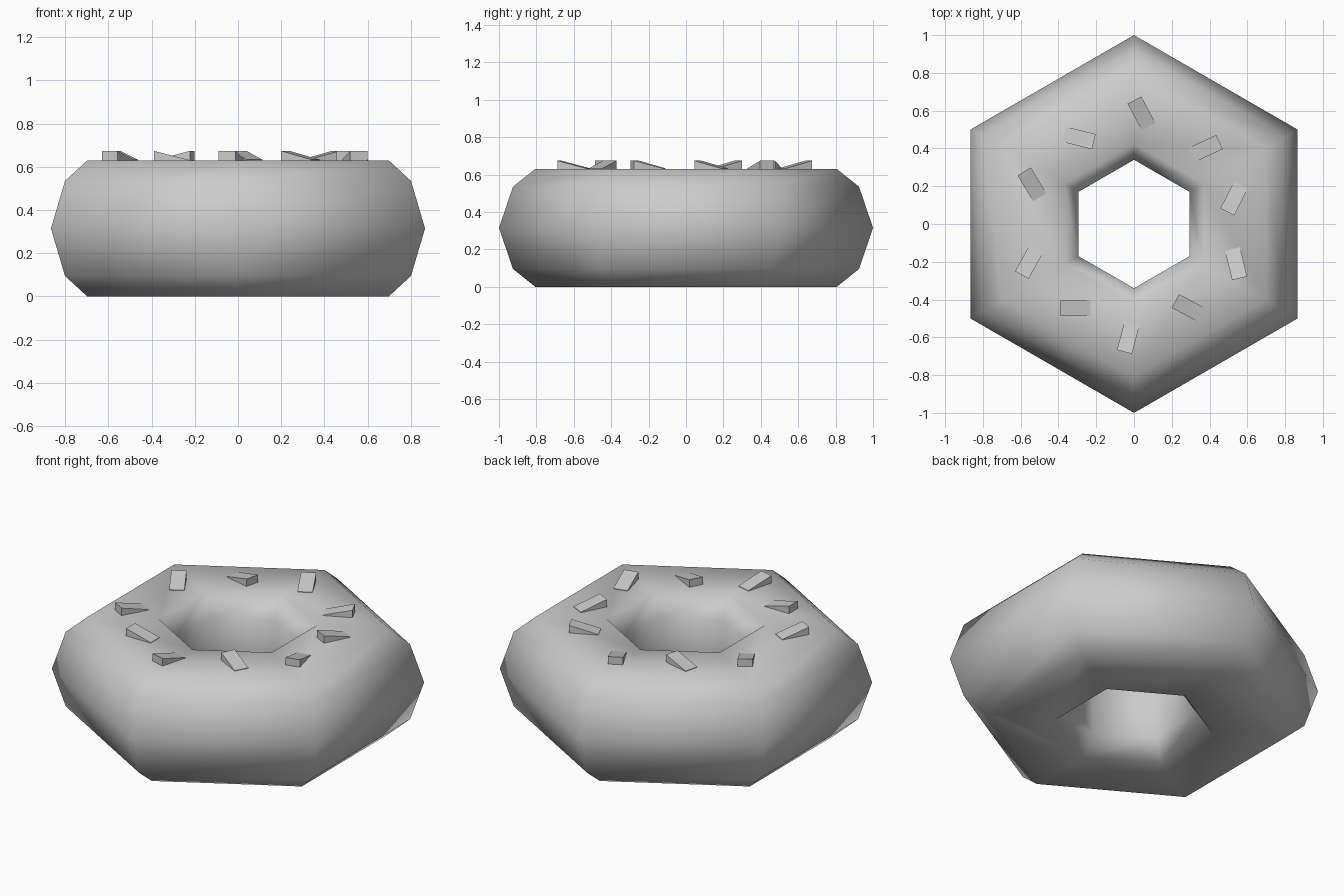
import bpy, bmesh
from math import sin, cos, pi, radians

if "Cube" in bpy.data.objects:
    bpy.data.objects.remove(bpy.data.objects["Cube"])


def finish(name, bm, smooth):
    bmesh.ops.recalc_face_normals(bm, faces=bm.faces)
    for f in bm.faces:
        f.smooth = smooth
    me = bpy.data.meshes.new(name)
    bm.to_mesh(me)
    bm.free()
    ob = bpy.data.objects.new(name, me)
    bpy.context.collection.objects.link(ob)
    return ob


# Six-sided ring: half profile (radius, height above the middle), mirrored below
MID = 0.315
upper = [(0.925, 0.22), (0.806, MID), (0.425, MID), (0.34, 0.20)]
profile = [(1.0, 0)] + upper + [(r, -h) for r, h in reversed(upper)]
bm = bmesh.new()
rings = [[bm.verts.new((r * cos(pi / 2 + i * pi / 3), r * sin(pi / 2 + i * pi / 3), MID + h))
          for r, h in profile] for i in range(6)]
n = len(profile)
for i in range(6):
    a, b = rings[i], rings[(i + 1) % 6]
    for j in range(n):
        k = (j + 1) % n
        bm.faces.new((a[j], b[j], b[k], a[k]))
finish("ring_body", bm, True)

# Wedge sprinkles: x, y, heading of the raised end in degrees
sprinkles = [(0.04, 0.585, 118), (-0.29, 0.455, -14), (-0.54, 0.21, 121),
             (-0.555, -0.20, 241), (-0.31, -0.445, 180), (-0.03, -0.60, 255),
             (0.29, -0.445, 152), (0.54, -0.21, 284), (0.53, 0.135, 243),
             (0.38, 0.40, 25)]
L, W = 0.08, 0.041
for num, (x, y, heading) in enumerate(sprinkles, 1):
    bm = bmesh.new()
    sides = [[bm.verts.new((px, s * W, pz)) for px, pz in
              ((-L, -0.02), (L, -0.02), (L, 0.044), (-L, 0.003))] for s in (-1, 1)]
    bm.faces.new(sides[0])
    bm.faces.new(sides[1][::-1])
    for j in range(4):
        k = (j + 1) % 4
        bm.faces.new((sides[0][j], sides[1][j], sides[1][k], sides[0][k]))
    ob = finish(f"sprinkle_{num}", bm, False)
    ob.location = (x, y, 2 * MID)
    ob.rotation_euler.z = radians(heading)
